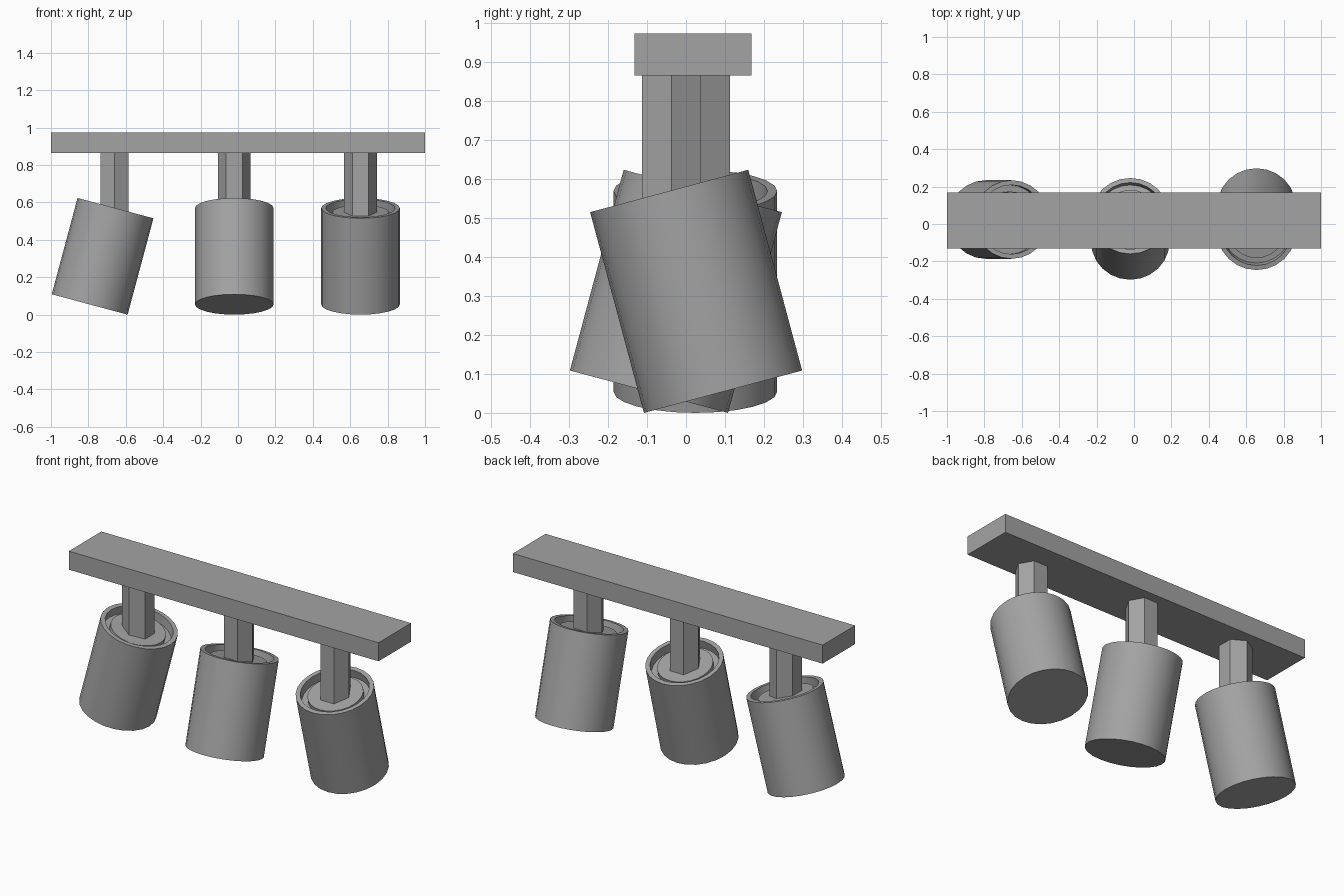
import bpy, bmesh, math
from mathutils import Matrix, Vector

cube = bpy.data.objects.get("Cube")
if cube:
    bpy.data.objects.remove(cube, do_unlink=True)

grey = bpy.data.materials.new("satin_grey")
grey.use_nodes = True
GREY = (0.37, 0.37, 0.37, 1)
grey.diffuse_color = GREY
grey.node_tree.nodes["Principled BSDF"].inputs["Base Color"].default_value = GREY

SIDES = 24
RADIUS, LENGTH = 0.21, 0.533
TILT = math.radians(15)
TOP_Z = RADIUS * math.sin(TILT) + LENGTH * math.cos(TILT)
BAR_BOTTOM, BAR_TOP = 0.865, 0.973


def add_object(name, bm, matrix, smooth=False):
    bmesh.ops.recalc_face_normals(bm, faces=bm.faces)
    mesh = bpy.data.meshes.new(name)
    bm.to_mesh(mesh)
    bm.free()
    mesh.materials.append(grey)
    obj = bpy.data.objects.new(name, mesh)
    obj.matrix_world = matrix
    bpy.context.collection.objects.link(obj)
    if smooth:
        bpy.ops.object.select_all(action="DESELECT")
        obj.select_set(True)
        bpy.context.view_layer.objects.active = obj
        bpy.ops.object.shade_smooth_by_angle(angle=math.radians(35))
    return obj


def lathe(profile):
    """Closed solid of revolution; the profile starts and ends off the axis."""
    bm = bmesh.new()
    rings = []
    for r, z in profile:
        angles = [2 * math.pi * i / SIDES for i in range(SIDES)]
        rings.append([bm.verts.new((r * math.cos(a), r * math.sin(a), z)) for a in angles])
    for low, high in zip(rings, rings[1:]):
        for i in range(SIDES):
            j = (i + 1) % SIDES
            bm.faces.new((low[i], low[j], high[j], high[i]))
    bm.faces.new(rings[0])
    bm.faces.new(rings[-1])
    return bm


# Ceiling bar
bm = bmesh.new()
bmesh.ops.create_cube(bm, size=1)
bmesh.ops.scale(bm, vec=(2, 0.3, BAR_TOP - BAR_BOTTOM), verts=bm.verts)
add_object("ceiling_bar", bm, Matrix.Translation((0, 0.018, (BAR_BOTTOM + BAR_TOP) / 2)))

# Lamp shell from its base to the rim, groove and raised disc; origin at the rim centre
shell = [
    (RADIUS, -LENGTH), (RADIUS, 0), (0.185, 0),
    (0.185, -0.05), (0.15, -0.05), (0.15, -0.022),
]

# Each lamp: position of its rim centre and the way its top leans
lamps = [
    ("right", (-0.655, 0.024), -90),
    ("middle", (-0.02, 0.043), 0),
    ("left", (0.655, -0.043), 180),
]
for side, (x, y), heading in lamps:
    turn = Matrix.Rotation(math.radians(heading), 4, "Z")
    place = Matrix.Translation((x, y, TOP_Z)) @ turn
    add_object(side + "_lamp", lathe(shell), place @ Matrix.Rotation(-TILT, 4, "X"), True)

    # Upright hexagonal stem between the lamp and the bar
    stem_bottom = TOP_Z - 0.08
    height = BAR_BOTTOM - stem_bottom
    bm = bmesh.new()
    bmesh.ops.create_cone(bm, cap_ends=True, segments=6, radius1=0.087, radius2=0.087, depth=height)
    bmesh.ops.rotate(bm, cent=Vector(), matrix=Matrix.Rotation(math.radians(30), 3, "Z"), verts=bm.verts)
    # Make sure a corner points sideways whatever the cone's starting angle
    corner = max(bm.verts, key=lambda v: v.co.x).co
    spin = -math.atan2(corner.y, corner.x)
    bmesh.ops.rotate(bm, cent=Vector(), matrix=Matrix.Rotation(spin, 3, "Z"), verts=bm.verts)
    add_object(side + "_stem", bm, place @ Matrix.Translation((0, -0.006, height / 2 - 0.08)))
